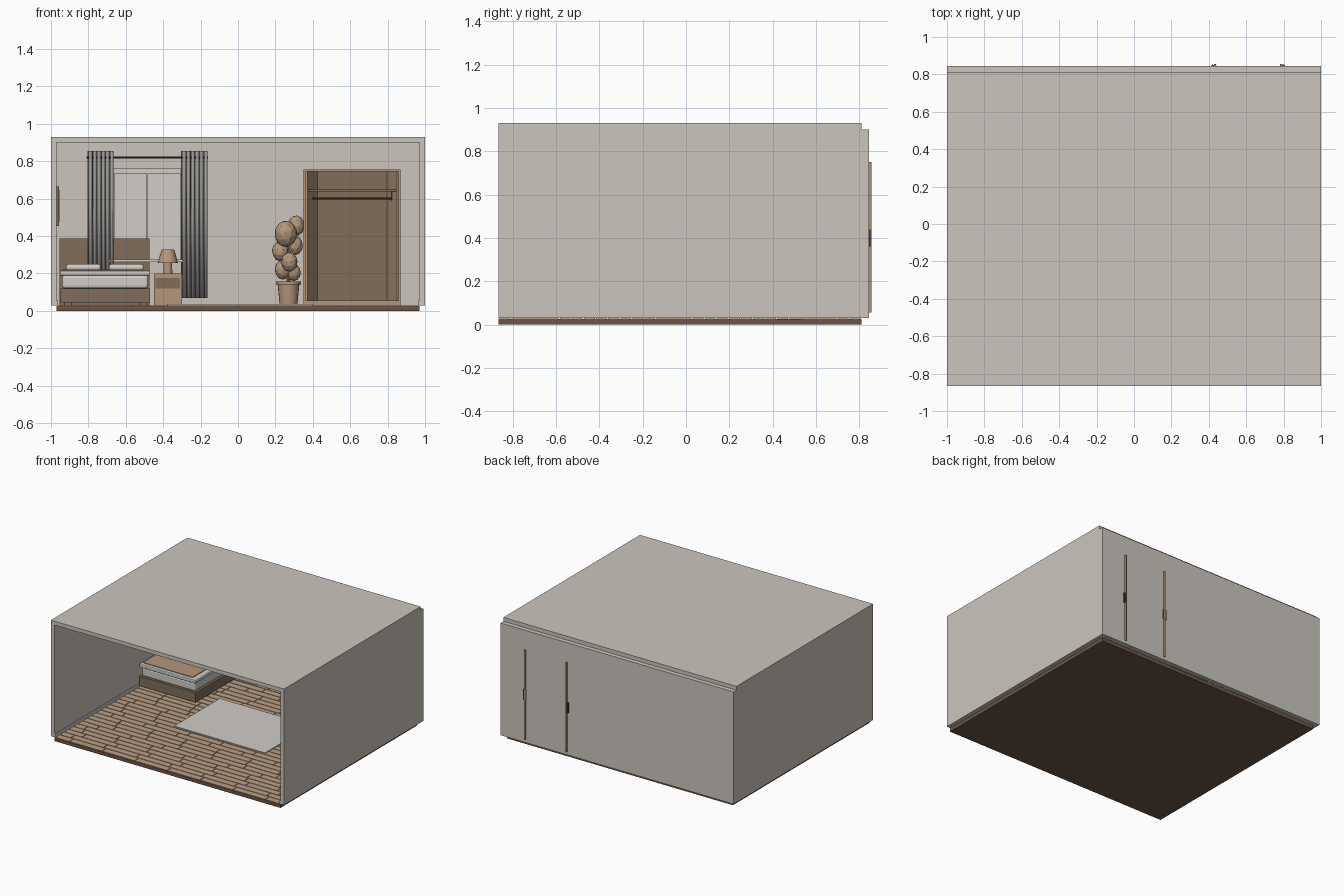
import bpy, bmesh, math, random
from mathutils import Matrix, Vector

random.seed(4)
if "Cube" in bpy.data.objects:
    bpy.data.objects.remove(bpy.data.objects["Cube"])


def material(name, r, g, b):
    m = bpy.data.materials.new(name)
    m.use_nodes = True
    m.diffuse_color = (r, g, b, 1)
    m.node_tree.nodes["Principled BSDF"].inputs["Base Color"].default_value = (r, g, b, 1)
    return m


PLASTER = material("warm plaster", 0.60, 0.56, 0.51)
LINEN = material("pale linen", 0.64, 0.61, 0.57)
TAN = material("tan wood", 0.45, 0.31, 0.20)
OAK = material("oak planks", 0.49, 0.35, 0.235)
BROWN = material("brown wood", 0.22, 0.155, 0.10)
DARK = material("dark floor base", 0.15, 0.09, 0.062)
GREY = material("grey curtain cloth", 0.33, 0.325, 0.31)
METAL = material("dark metal", 0.05, 0.04, 0.033)


def finish(name, bm, mat, smooth=False):
    bmesh.ops.recalc_face_normals(bm, faces=bm.faces)
    me = bpy.data.meshes.new(name)
    bm.to_mesh(me)
    bm.free()
    me.materials.append(mat)
    ob = bpy.data.objects.new(name, me)
    bpy.context.scene.collection.objects.link(ob)
    if smooth:
        bpy.ops.object.select_all(action="DESELECT")
        ob.select_set(True)
        bpy.context.view_layer.objects.active = ob
        bpy.ops.object.shade_smooth_by_angle(angle=math.radians(40))
    return ob


def add_box(bm, x, y, z):
    mid = [(a + b) / 2 for a, b in (x, y, z)]
    size = [b - a for a, b in (x, y, z)]
    bmesh.ops.create_cube(bm, size=1, matrix=Matrix.Translation(mid) @ Matrix.Diagonal((*size, 1)))


def boxes(name, mat, *ranges):
    bm = bmesh.new()
    for r in ranges:
        add_box(bm, *r)
    return finish(name, bm, mat)


def rounded(ob, width):
    mod = ob.modifiers.new("round", "BEVEL")
    mod.width, mod.segments = width, 3
    return ob


def lathe(name, mat, x, y, profile, sides=20):
    bm = bmesh.new()
    vs = [bm.verts.new((r, 0, z)) for r, z in profile]
    es = [bm.edges.new(p) for p in zip(vs, vs[1:])]
    bmesh.ops.spin(bm, geom=vs + es, cent=(0, 0, 0), axis=(0, 0, 1),
                   angle=math.tau, steps=sides, use_duplicate=False)
    bmesh.ops.remove_doubles(bm, verts=bm.verts, dist=0.0001)
    bmesh.ops.translate(bm, verts=bm.verts, vec=(x, y, 0))
    return finish(name, bm, mat, True)


def rod(name, mat, x0, x1, y, z, radius):
    bm = bmesh.new()
    bmesh.ops.create_cone(bm, cap_ends=True, segments=12, radius1=radius, radius2=radius, depth=x1 - x0,
                          matrix=Matrix.Translation(((x0 + x1) / 2, y, z)) @ Matrix.Rotation(math.pi / 2, 4, "Y"))
    return finish(name, bm, mat, True)


# Room shell
FRONT, BACK, OUT = -0.865, 0.81, 0.845
boxes("ceiling", PLASTER, ((-1, 1), (FRONT, BACK), (0.9, 0.93)))
boxes("back_wall", PLASTER, ((-1, 1), (BACK, OUT), (0.03, 0.9)))
for side, a, b in (("right", -1, -0.97), ("left", 0.97, 1)):
    boxes(side + "_wall", PLASTER, ((a, b), (FRONT, BACK), (0.03, 0.9)))
boxes("skirting", PLASTER, ((-0.97, -0.962), (FRONT, BACK), (0.03, 0.055)),
      ((0.962, 0.97), (FRONT, BACK), (0.03, 0.055)))

# Plank floor with staggered joints
boxes("floor_base", DARK, ((-0.97, 0.97), (FRONT, BACK), (0, 0.026)))
bm = bmesh.new()
rows, gap = 30, 0.003
step = (BACK - FRONT) / rows
for i in range(rows):
    y = FRONT + i * step
    x = -0.97
    end = x + random.uniform(0.08, 0.28)
    while x < 0.96:
        add_box(bm, (x + gap, min(end, 0.97) - gap), (y + gap, y + step - gap), (0.024, 0.03))
        x, end = end, end + 0.28
finish("floor_planks", bm, OAK)
boxes("rug", LINEN, ((-0.38, 0.40), (-0.24, 0.32), (0.03, 0.036)))

# Bed
boxes("bed_base", BROWN, ((-0.95, -0.47), (0.15, 0.78), (0.045, 0.12)))
boxes("bed_feet", BROWN, *[((x, x + 0.04), (y, y + 0.04), (0.03, 0.045))
                           for x in (-0.93, -0.53) for y in (0.18, 0.7)])
boxes("headboard", BROWN, ((-0.955, -0.472), (0.775, 0.805), (0.03, 0.388)))
rounded(boxes("mattress", LINEN, ((-0.94, -0.48), (0.16, 0.775), (0.12, 0.192))), 0.015)
rounded(boxes("duvet", LINEN, ((-0.952, -0.47), (0.148, 0.775), (0.19, 0.217))), 0.005)
boxes("bed_throw", TAN, ((-0.935, -0.51), (0.175, 0.52), (0.217, 0.222)))
for n, x in enumerate((-0.92, -0.69)):
    pillow = boxes("pillow_%d" % (n + 1), LINEN, ((x, x + 0.187), (0.62, 0.76), (0.214, 0.25)))
    rounded(pillow, 0.015)

# Nightstand and lamp
boxes("nightstand", TAN, ((-0.45, -0.30), (0.65, 0.8), (0.03, 0.2)))
boxes("nightstand_drawer", BROWN, ((-0.44, -0.31), (0.644, 0.65), (0.12, 0.175)))
lathe("lamp_base", TAN, -0.375, 0.725, [(0, 0.2), (0.024, 0.2), (0.022, 0.26), (0, 0.26)])
lathe("lamp_shade", TAN, -0.375, 0.725, [(0, 0.255), (0.055, 0.255), (0.034, 0.327), (0, 0.327)])

# Window with frame bars, sill, rod and pleated curtains
boxes("window_pane", LINEN, ((-0.67, -0.30), (0.803, 0.81), (0.27, 0.75)))
boxes("window_frame", LINEN,
      ((-0.69, -0.28), (0.79, 0.81), (0.735, 0.76)), ((-0.69, -0.66), (0.79, 0.81), (0.27, 0.735)),
      ((-0.31, -0.28), (0.79, 0.81), (0.27, 0.735)), ((-0.49, -0.48), (0.79, 0.81), (0.27, 0.735)))
boxes("window_sill", LINEN, ((-0.69, -0.28), (0.76, 0.81), (0.262, 0.276)))
rod("curtain_rod", METAL, -0.81, -0.16, 0.765, 0.82, 0.005)
for name, x0, x1 in (("right_curtain", -0.805, -0.668), ("left_curtain", -0.305, -0.165)):
    bm = bmesh.new()
    n = 60
    pts = [(x0 + (x1 - x0) * i / n, 0.765 + 0.016 * math.sin(math.tau * 6 * i / n)) for i in range(n + 1)]
    cols = [[bm.verts.new((x, y, z)) for z in (0.07, 0.855)] for x, y in pts]
    for a, b in zip(cols, cols[1:]):
        bm.faces.new((a[0], b[0], b[1], a[1]))
    curtain = finish(name, bm, GREY, True)
    curtain.modifiers.new("cloth", "SOLIDIFY").thickness = 0.003

# Picture on the side wall
boxes("picture_frame", BROWN, ((-0.97, -0.958), (0.2, 0.5), (0.455, 0.665)))
boxes("picture_panel", TAN, ((-0.958, -0.955), (0.22, 0.48), (0.475, 0.645)))

# Wardrobe body
WF = 0.605
boxes("wardrobe_body", TAN,
      ((0.35, 0.362), (WF, BACK), (0.03, 0.755)), ((0.858, 0.87), (WF, BACK), (0.03, 0.755)),
      ((0.362, 0.858), (WF, BACK), (0.745, 0.755)), ((0.362, 0.858), (WF, BACK), (0.03, 0.055)))
boxes("wardrobe_back", BROWN, ((0.362, 0.858), (0.8, BACK), (0.055, 0.745)))
boxes("wardrobe_shelf", BROWN, ((0.362, 0.858), (0.64, 0.8), (0.638, 0.648)))
rod("wardrobe_rail", METAL, 0.38, 0.84, 0.71, 0.6, 0.005)
boxes("rail_brackets", METAL, *[((x, x + 0.008), (0.705, 0.715), (0.59, 0.64)) for x in (0.39, 0.82)])

# Doors swung inward through the wall, one mirrored from the other
for side, hinge, sign in (("right", 0.365, 1), ("left", 0.855, -1)):
    turn = Matrix.Translation((hinge, 0.615, 0)) @ Matrix.Rotation(sign * math.radians(74), 4, "Z")
    door = boxes(side + "_wardrobe_door", TAN,
                 (sorted((0, sign * 0.25)), (-0.006, 0.006), (0.055, 0.75)))
    handle = boxes(side + "_door_handle", METAL,
                   (sorted((sign * 0.232, sign * 0.243)), (-0.013, 0.016), (0.36, 0.44)))
    for ob in (door, handle):
        ob.data.transform(turn)

# Potted plant with faceted leaf clumps
PX, PY = 0.27, 0.68
lathe("plant_pot", TAN, PX, PY, [(0, 0.03), (0.047, 0.03), (0.058, 0.14), (0.066, 0.14),
                                 (0.066, 0.158), (0.052, 0.158), (0.05, 0.145), (0, 0.145)])
lathe("plant_stem", BROWN, PX, PY, [(0, 0.14), (0.012, 0.14), (0.009, 0.42), (0, 0.42)], 8)
bm = bmesh.new()
clumps = ((0.255, -0.02, 0.412, 0.06), (0.31, 0.02, 0.455, 0.046), (0.227, 0.01, 0.32, 0.046),
          (0.302, 0.03, 0.35, 0.045), (0.275, -0.05, 0.262, 0.044), (0.24, 0.0, 0.22, 0.044),
          (0.298, 0.0, 0.205, 0.038), (0.265, 0.04, 0.335, 0.05))
for x, dy, z, r in clumps:
    spin = Matrix.Rotation(random.uniform(0, 3), 4, Vector((1, 2, 3)).normalized())
    squash = Matrix.Diagonal((1, 1, 1.2, 1))
    bmesh.ops.create_icosphere(bm, subdivisions=2, radius=r,
                               matrix=Matrix.Translation((x, PY + dy, z)) @ squash @ spin)
finish("plant_leaves", bm, TAN)
